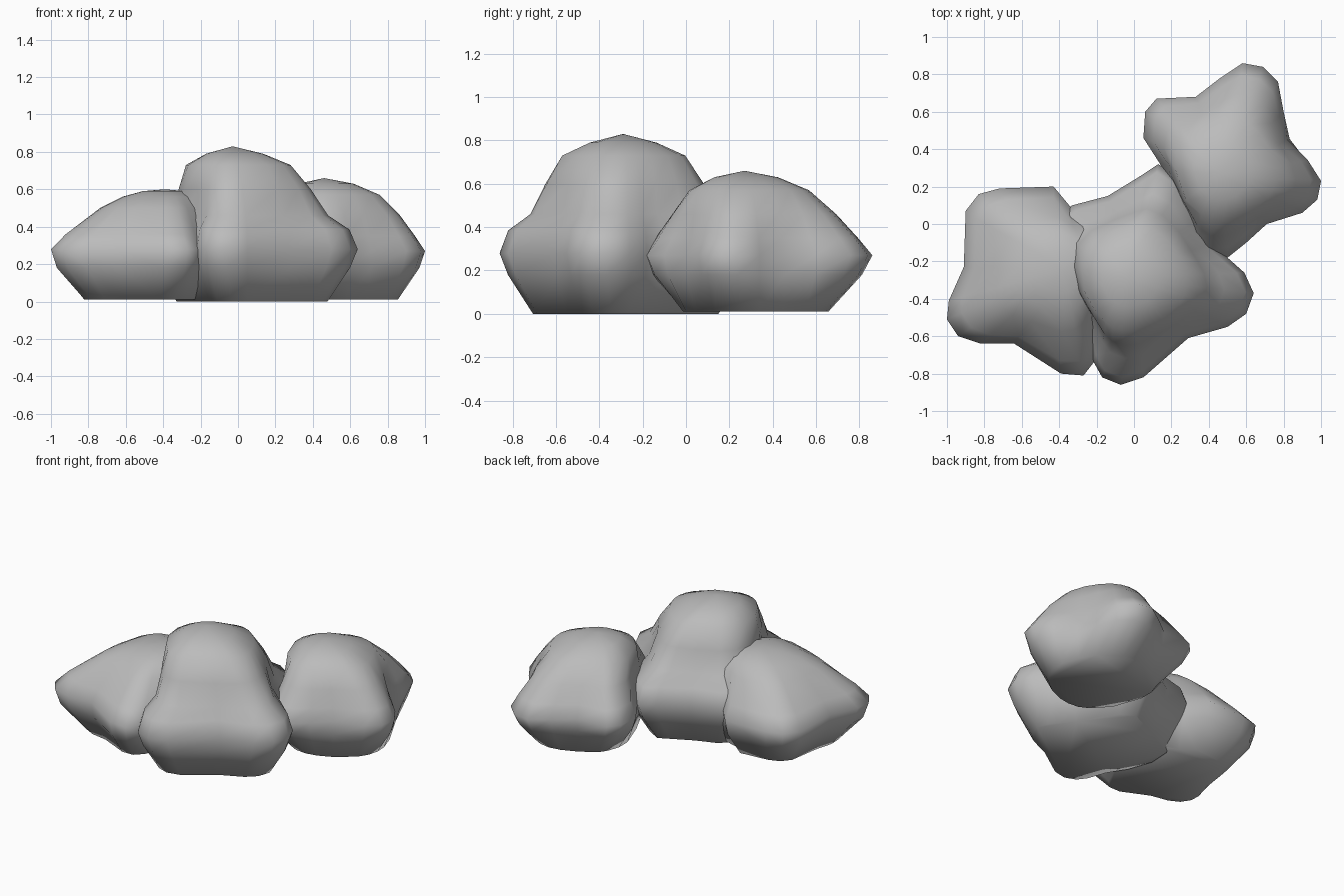
import bpy, bmesh
from mathutils import Vector

default = bpy.data.objects.get("Cube")
if default:
    bpy.data.objects.remove(default, do_unlink=True)

stone = bpy.data.materials.new("stone grey")
stone.use_nodes = True
colour = (0.5, 0.5, 0.5, 1)
stone.diffuse_color = colour
stone.node_tree.nodes["Principled BSDF"].inputs["Base Color"].default_value = colour


def make_rock(name, centre, peak, waist_outline, profile, waist_height):
    """Loft a lobed waist outline through (height, scale, roundness) levels."""
    centre, peak = Vector(centre), Vector(peak)
    offsets = [Vector(point) - centre for point in waist_outline]
    longest = max(offset.length for offset in offsets)
    bm = bmesh.new()
    rings = []
    for height, scale, roundness in profile:
        # The middle drifts towards the peak, mostly near the top
        rise = max(0, (height - waist_height) / (peak.z - waist_height))
        middle = centre.lerp(peak.xy, rise * rise)
        ring = []
        for offset in offsets:
            # Rounder levels fill the hollows between the lobes
            radius = offset.length * (1 - roundness) + longest * roundness
            spot = middle + offset.normalized() * radius * scale
            ring.append(bm.verts.new((spot.x, spot.y, height)))
        rings.append(ring)
    # Sides
    count = len(offsets)
    for lower, upper in zip(rings, rings[1:]):
        for i in range(count):
            j = (i + 1) % count
            bm.faces.new((lower[i], lower[j], upper[j], upper[i]))
    # Flat base and gently pointed crown
    bm.faces.new(list(reversed(rings[0])))
    tip = bm.verts.new(peak)
    for i in range(count):
        bm.faces.new((rings[-1][i], rings[-1][(i + 1) % count], tip))
    bmesh.ops.recalc_face_normals(bm, faces=bm.faces)

    mesh = bpy.data.meshes.new(name)
    bm.to_mesh(mesh)
    bm.free()
    mesh.materials.append(stone)
    rock = bpy.data.objects.new(name, mesh)
    bpy.context.collection.objects.link(rock)
    bpy.ops.object.select_all(action="DESELECT")
    rock.select_set(True)
    bpy.context.view_layer.objects.active = rock
    bpy.ops.object.shade_smooth_by_angle(angle=1.4)


# Tall middle rock
make_rock(
    "tall_rock", (0.05, -0.29), (-0.03, -0.29, 0.83),
    [(0.64, -0.37), (0.59, -0.26), (0.5, -0.18), (0.41, -0.1), (0.35, 0.05),
     (0.25, 0.24), (0.13, 0.32), (0.04, 0.26), (-0.14, 0.15), (-0.33, 0.1),
     (-0.46, 0), (-0.45, -0.2), (-0.35, -0.4), (-0.25, -0.55), (-0.22, -0.73),
     (-0.17, -0.82), (-0.07, -0.86), (0.05, -0.82), (0.29, -0.61),
     (0.5, -0.55), (0.6, -0.48)],
    [(0, 0.72, 0.25), (0.18, 0.93, 0.05), (0.28, 1, 0), (0.385, 0.93, 0),
     (0.46, 0.74, 0.25), (0.6, 0.61, 0.55), (0.73, 0.47, 0.8),
     (0.79, 0.25, 1)],
    0.28)

# Low rock on the right
make_rock(
    "low_rock", (-0.47, -0.28), (-0.39, -0.25, 0.6),
    [(-1, -0.51), (-0.99, -0.41), (-0.91, -0.23), (-0.9, 0.07), (-0.83, 0.16),
     (-0.72, 0.19), (-0.43, 0.2), (-0.33, 0.08), (-0.2, 0.06), (0, 0),
     (0, -0.3), (-0.15, -0.5), (-0.2, -0.72), (-0.27, -0.81), (-0.39, -0.8),
     (-0.64, -0.64), (-0.82, -0.64), (-0.94, -0.6)],
    [(0.01, 0.66, 0.3), (0.18, 0.94, 0.05), (0.28, 1, 0), (0.36, 0.86, 0.1),
     (0.5, 0.56, 0.6), (0.56, 0.38, 0.8), (0.59, 0.2, 1)],
    0.28)

# Rear rock on the left
make_rock(
    "rear_rock", (0.53, 0.32), (0.46, 0.27, 0.66),
    [(1, 0.23), (0.93, 0.34), (0.82, 0.45), (0.8, 0.6), (0.77, 0.76),
     (0.69, 0.84), (0.58, 0.86), (0.46, 0.78), (0.33, 0.68), (0.12, 0.67),
     (0.06, 0.6), (0.05, 0.46), (0.14, 0.32), (0.24, 0.1), (0.3, -0.12),
     (0.38, -0.2), (0.5, -0.18), (0.6, -0.1), (0.71, 0), (0.9, 0.06),
     (0.98, 0.13)],
    [(0.01, 0.62, 0.8), (0.18, 0.91, 0.2), (0.27, 1, 0), (0.35, 0.88, 0.1),
     (0.46, 0.71, 0.4), (0.57, 0.51, 0.85), (0.63, 0.27, 1)],
    0.27)
